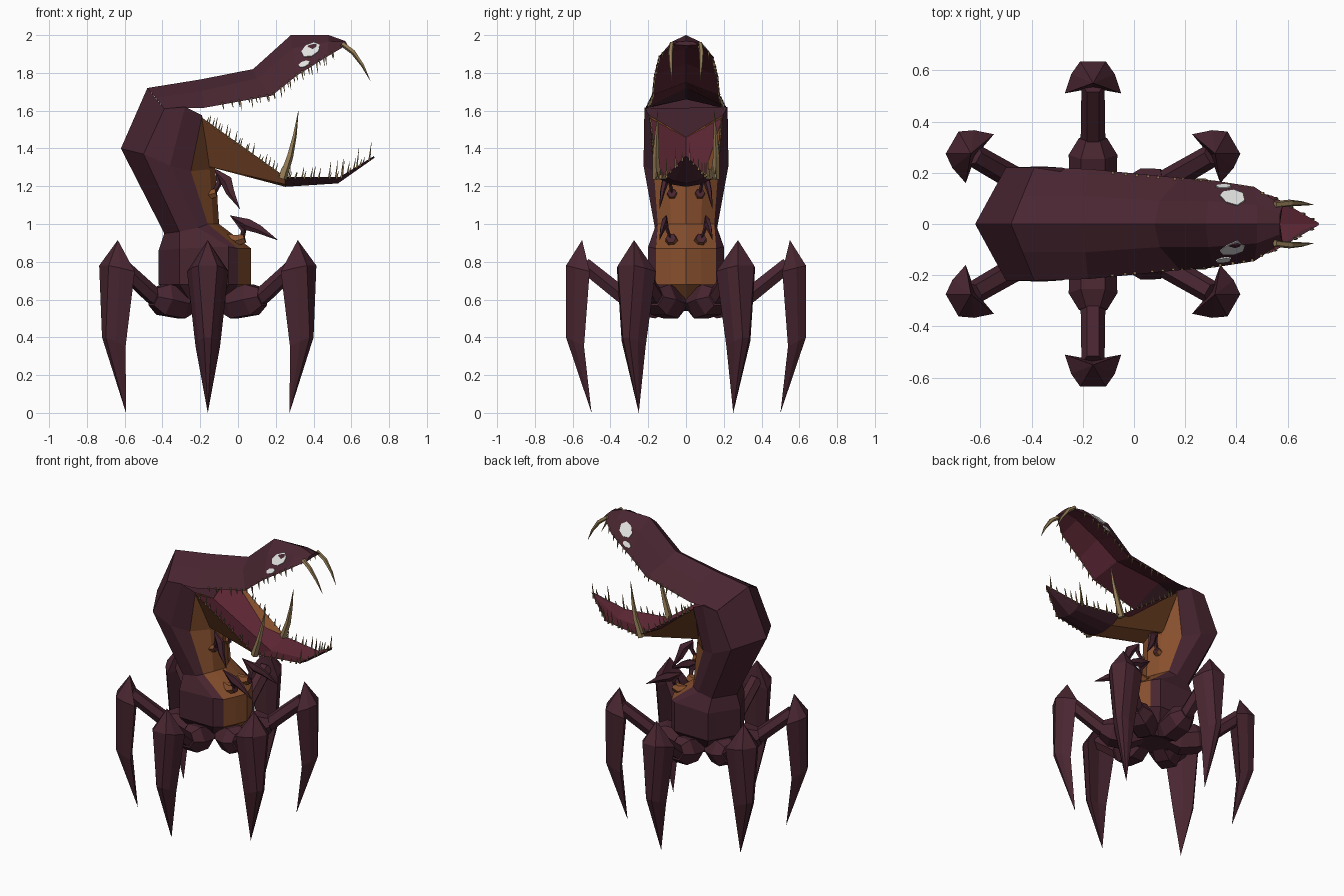
import bpy, bmesh, math, random
from mathutils import Vector
from mathutils.bvhtree import BVHTree

if "Cube" in bpy.data.objects:
    bpy.data.objects.remove(bpy.data.objects["Cube"])

random.seed(4)


def mat(name, rgb):
    m = bpy.data.materials.new(name)
    m.diffuse_color = (*rgb, 1)
    m.use_nodes = True
    m.node_tree.nodes["Principled BSDF"].inputs["Base Color"].default_value = m.diffuse_color
    return m


HIDE = mat("purple_hide", (0.066, 0.019, 0.030))
BELLY = mat("orange_belly", (0.245, 0.080, 0.027))
MOUTH = mat("red_mouth", (0.115, 0.021, 0.036))
TOOTH = mat("tan_tooth", (0.30, 0.205, 0.095))
EYE = mat("pale_eye", (0.75, 0.75, 0.74))


def finish(bm, name, mats):
    bmesh.ops.remove_doubles(bm, verts=bm.verts, dist=0.0002)
    bmesh.ops.recalc_face_normals(bm, faces=bm.faces)
    me = bpy.data.meshes.new(name)
    bm.to_mesh(me)
    bm.free()
    for m in mats:
        me.materials.append(m)
    ob = bpy.data.objects.new(name, me)
    bpy.context.collection.objects.link(ob)
    return ob


def skin(bm, rings, rule=None):
    """Bridge closed rings of equal size and cap both ends."""
    vs = [[bm.verts.new(p) for p in r] for r in rings]
    n = len(rings[0])
    for i in range(len(vs) - 1):
        for j in range(n):
            k = (j + 1) % n
            f = bm.faces.new((vs[i][j], vs[i][k], vs[i + 1][k], vs[i + 1][j]))
            if rule:
                f.material_index = rule(i, min(j, n - 1 - j))
    bm.faces.new(vs[0])
    bm.faces.new(vs[-1])


def mirrored(half):
    """Half section (x, z, y) from y=0 to y=0 -> full ring."""
    pts = [Vector((x, y, z)) for x, z, y in half]
    return pts + [Vector((p.x, -p.y, p.z)) for p in pts[-2:0:-1]]


def tube(bm, pts, radii, sides, mi=0, flat=1.0):
    pts = [Vector(p) for p in pts]
    rings = []
    for i, p in enumerate(pts):
        d = (pts[min(i + 1, len(pts) - 1)] - pts[max(i - 1, 0)]).normalized()
        u = d.cross(Vector((0, 1, 0)))
        if u.length < 0.1:
            u = d.cross(Vector((1, 0, 0)))
        u.normalize()
        v = d.cross(u)
        rings.append([p + radii[i] * (u * math.cos(a) + v * flat * math.sin(a))
                      for a in (2 * math.pi * (k + 0.5) / sides for k in range(sides))])
    skin(bm, rings, lambda i, j: mi)


# Body and neck: back ridge, shoulder, flank, belly edge, belly, belly centre
body = [
    [(-.28, .54, 0), (-.22, .54, .10), (-.12, .54, .10), (-.06, .56, .03), (-.05, .56, .015), (-.04, .56, 0)],
    [(-.42, .68, 0), (-.31, .68, .20), (-.05, .68, .20), (0, .68, .16), (.04, .68, .08), (.07, .68, 0)],
    [(-.42, .86, 0), (-.31, .87, .20), (-.05, .88, .20), (0, .87, .16), (.04, .87, .08), (.07, .87, 0)],
    [(-.39, .95, 0), (-.31, .96, .16), (-.21, .98, .165), (-.16, 1., .15), (-.13, 1., .08), (-.10, 1., 0)],
    [(-.62, 1.4, 0), (-.50, 1.37, .22), (-.36, 1.31, .225), (-.25, 1.28, .17), (-.15, 1.29, .09), (-.12, 1.29, 0)],
    [(-.48, 1.72, 0), (-.39, 1.61, .22), (-.28, 1.62, .22), (-.19, 1.575, .195), (-.19, 1.52, .10), (-.19, 1.46, 0)],
]
bm = bmesh.new()
skin(bm, [mirrored(h) for h in body], lambda i, j: 1 if j > 2 else 0)
finish(bm, "body_and_neck", [HIDE, BELLY])

# Upper head: ridge, brow, lip, palate
head = [
    [(-.48, 1.72, 0), (-.435, 1.667, .11), (-.39, 1.61, .22), (-.35, 1.66, 0)],
    [(-.20, 1.765, 0), (-.19, 1.705, .11), (-.18, 1.615, .215), (-.20, 1.72, 0)],
    [(.08, 1.82, 0), (.10, 1.77, .09), (.18, 1.68, .18), (.14, 1.75, 0)],
    [(.28, 2.0, 0), (.29, 1.93, .09), (.31, 1.785, .17), (.30, 1.85, 0)],
    [(.48, 2.0, 0), (.48, 1.965, .075), (.47, 1.885, .145), (.47, 1.93, 0)],
    [(.57, 1.968, 0), (.57, 1.965, .04), (.58, 1.95, .07), (.57, 1.945, 0)],
]
bm = bmesh.new()
skin(bm, [mirrored(h) for h in head], lambda i, j: 1 if j == 2 and i > 0 else 0)
bmesh.ops.recalc_face_normals(bm, faces=bm.faces)
tree = BVHTree.FromBMesh(bm)
finish(bm, "upper_head", [HIDE, MOUTH])

# Lower jaw: mouth floor, lip, underside edge, keel
jaw = [
    [(-.20, 1.465, 0), (-.20, 1.57, .195), (-.16, 1.305, .09), (-.12, 1.305, 0)],
    [(.25, 1.215, 0), (.25, 1.25, .165), (.25, 1.21, .08), (.25, 1.197, 0)],
    [(.53, 1.23, 0), (.54, 1.25, .11), (.53, 1.228, .06), (.53, 1.215, 0)],
    [(.72, 1.355, 0), (.72, 1.36, .005), (.72, 1.355, .004), (.722, 1.35, 0)],
]
bm = bmesh.new()
skin(bm, [mirrored(h) for h in jaw],
     lambda i, j: 1 if j == 0 else (2 if i == 0 else 0))
finish(bm, "lower_jaw", [HIDE, MOUTH, BELLY])

# Eyes: thin plates laid on the head surface
for s, side in ((-1, "right"), (1, "left")):
    bm = bmesh.new()
    for cx, cz, rx, rz in ((.385, 1.92, .05, .036), (.35, 1.845, .03, .016)):
        ring = []
        for k in range(7):
            a = 2 * math.pi * k / 7 + 0.3
            o = Vector((cx + rx * math.cos(a), s, cz + rz * math.sin(a) + .3 * rx * math.cos(a)))
            hit, nor, _, _ = tree.ray_cast(o, Vector((0, -s, 0)))
            if hit:
                ring.append((hit, nor))
        skin(bm, [[p - n * .003 for p, n in ring], [p + n * .006 for p, n in ring]])
    finish(bm, side + "_eyes", [EYE])


# Teeth: fangs plus rows of small uneven spikes along the lips
def along(path, t):
    path = [Vector((x, y, z)) for x, z, y in path]
    d = [(b - a).length for a, b in zip(path, path[1:])]
    t *= sum(d)
    for i, l in enumerate(d):
        if t <= l or i == len(d) - 1:
            return path[i].lerp(path[i + 1], min(t / l, 1))
        t -= l


bm_up, bm_low = bmesh.new(), bmesh.new()
upper_lip = [h[2] for h in head[1:]]
lower_lip = [h[1] for h in jaw]
for s in (-1, 1):
    tube(bm_up, [(.55, s * .075, 1.955), (.61, s * .082, 1.91), (.66, s * .08, 1.84), (.70, s * .075, 1.76)],
         [.014, .014, .009, .001], 5)
    tube(bm_low, [(.235, s * .155, 1.24), (.275, s * .16, 1.36), (.30, s * .155, 1.47), (.32, s * .15, 1.60)],
         [.024, .018, .011, .001], 5)
    for k in range(15):
        p = along(upper_lip, .12 + .75 * k / 14 + random.uniform(-.015, .015))
        p.y *= s * .97
        h = random.uniform(.02, .05)
        tube(bm_up, [p + Vector((0, 0, .01)), p + Vector((.008, 0, -h))], [.007, .001], 4)
    for k in range(24):
        t = .04 + .92 * k / 23 + random.uniform(-.012, .012)
        p = along(lower_lip, t)
        p.y *= s * .97
        h = random.uniform(.02, .06) + (random.choice((0, .04)) if t > .72 else 0)
        tube(bm_low, [p - Vector((0, 0, .01)), p + Vector((.012, 0, h))], [.007, .001], 4)
finish(bm_up, "upper_teeth", [TOOTH])
finish(bm_low, "lower_teeth", [TOOTH])

# Small chest arms: orange stub, then a hooked blade
for s, side in ((-1, "right"), (1, "left")):
    bm = bmesh.new()
    tube(bm, [(-.20, s * .06, 1.15), (-.155, s * .07, 1.155), (-.115, s * .075, 1.165)], [.02, .03, .025], 6, 1)
    tube(bm, [(-.125, s * .075, 1.17), (-.10, s * .085, 1.22), (-.115, s * .09, 1.28), (-.06, s * .11, 1.23),
              (-.04, s * .125, 1.17), (.01, s * .14, 1.08)], [.014, .018, .012, .034, .025, .001], 5, 0, .55)
    finish(bm, side + "_upper_chest_arm", [HIDE, BELLY])
    bm = bmesh.new()
    tube(bm, [(-.06, s * .07, .93), (-.01, s * .075, .91), (.035, s * .08, .925)], [.02, .035, .028], 6, 1)
    tube(bm, [(.02, s * .08, .92), (.03, s * .10, .97), (-.035, s * .105, 1.04), (.05, s * .115, 1.0),
              (.11, s * .125, .975), (.21, s * .14, .915)], [.014, .018, .010, .034, .025, .001], 5, 0, .55)
    finish(bm, side + "_lower_chest_arm", [HIDE, BELLY])

# Six legs set around the hips at 60 degree steps
high = [(.635, .05), (.585, .085), (.51, .11), (.53, 0)]
low = [(.635, .02), (.595, .05), (.54, .065), (.545, 0)]


def section(half, z, z_in):
    full = half + [(r, -t) for r, t in half[-2::-1]]
    return [(r, t, z + (z_in - z) * (.635 - r) / .12) for r, t in full]


names = ["left_front", "left_middle", "left_rear", "right_rear", "right_middle", "right_front"]
for i, name in enumerate(names):
    a = math.radians(30 + 60 * i)
    bm = bmesh.new()
    tube(bm, [(.04, 0, .62), (.17, 0, .58), (.27, 0, .60), (.335, 0, .615)], [.06, .092, .095, .055], 6)
    tube(bm, [(.24, 0, .57), (.34, 0, .625), (.54, 0, .785)], [.05, .048, .045], 6)
    skin(bm, [[(.55, 0, .915)] * 7, section(high, .78, .75), section(low, .40, .34), [(.50, 0, 0)] * 7])
    bmesh.ops.dissolve_degenerate(bm, dist=0.0002, edges=bm.edges)
    for v in bm.verts:
        r, t, z = v.co
        v.co = (-.16 + r * math.cos(a) - t * math.sin(a), r * math.sin(a) + t * math.cos(a), z)
    finish(bm, name + "_leg", [HIDE])
